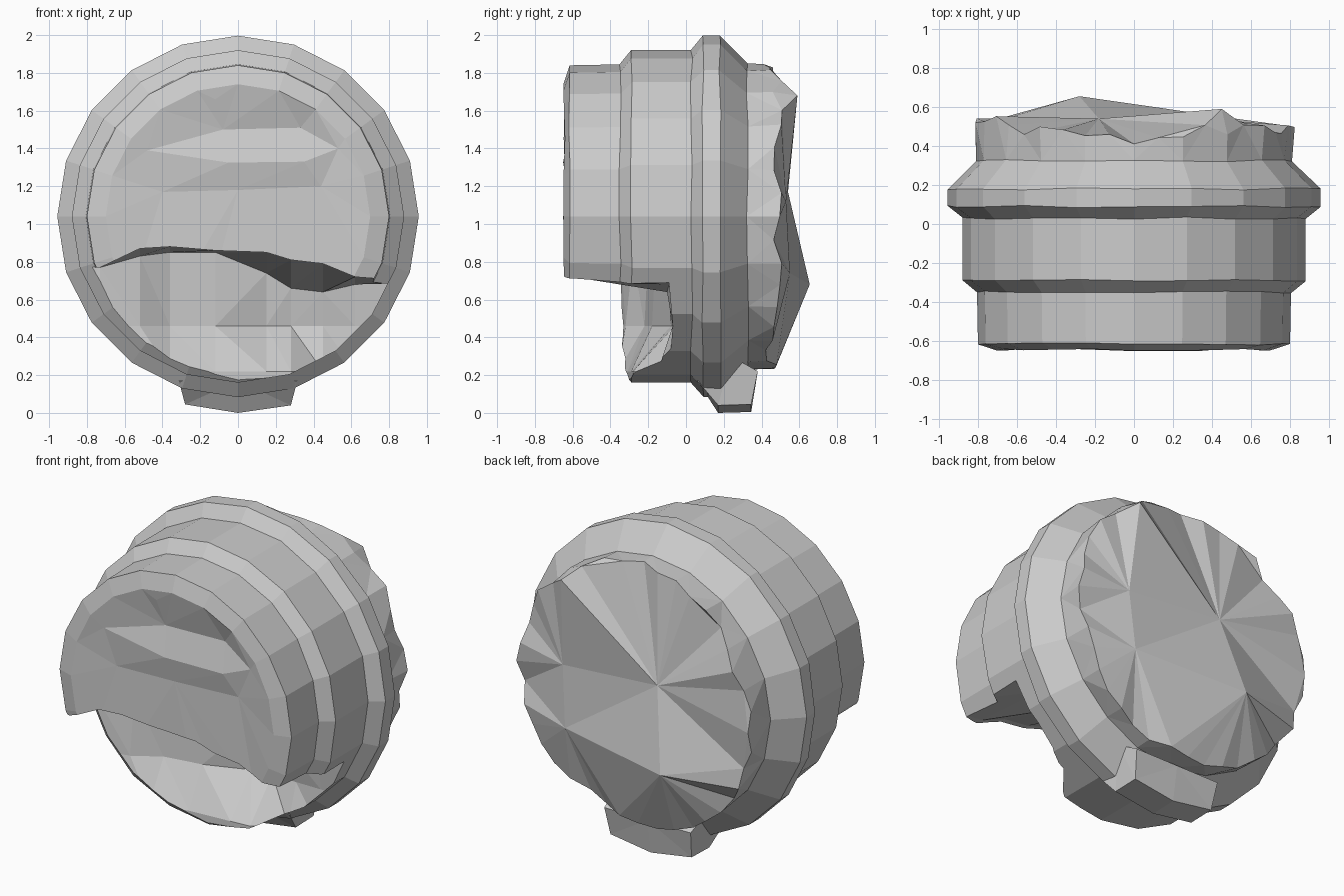
import bpy, bmesh, math, random
from mathutils import Vector
from mathutils.geometry import delaunay_2d_cdt

if "Cube" in bpy.data.objects:
    bpy.data.objects.remove(bpy.data.objects["Cube"])

random.seed(4)
SIDES, CZ = 20, 1.04


def make_object(name, bm):
    bmesh.ops.recalc_face_normals(bm, faces=bm.faces)
    mesh = bpy.data.meshes.new(name)
    bm.to_mesh(mesh)
    bm.free()
    obj = bpy.data.objects.new(name, mesh)
    bpy.context.collection.objects.link(obj)
    return obj


def ring(bm, y, r, count=SIDES, dy=0, dr=0):
    verts = []
    for i in range(count):
        a = 2 * math.pi * i / count
        rr = r + random.uniform(-dr, dr)
        verts.append(bm.verts.new((rr * math.sin(a), y + random.uniform(-dy, dy),
                                   CZ + rr * math.cos(a))))
    return verts


def cap(bm, rim, inner):
    """Triangulate a rim together with relief points (x, y, z) inside it."""
    verts = rim + [bm.verts.new(p) for p in inner]
    flat = [Vector((v.co.x, v.co.z)) for v in verts]
    out = delaunay_2d_cdt(flat, [], [list(range(len(rim)))], 1, 1e-5)
    for f in out[2]:
        bm.faces.new([verts[out[3][i][0]] for i in f])


# Stepped round body, turned around the y axis
bm = bmesh.new()
profile = [(-0.645, 0.70), (-0.615, 0.80), (-0.35, 0.805), (-0.29, 0.88),
           (0.03, 0.88), (0.09, 0.957), (0.18, 0.957), (0.325, 0.81)]
rings = [ring(bm, y, r, dy=0.006) for y, r in profile]
for a, b in zip(rings, rings[1:]):
    for i in range(SIDES):
        j = (i + 1) % SIDES
        bm.faces.new((a[i], a[j], b[j], b[i]))

# Ragged torn edge at the back
back = ring(bm, 0.48, 0.81, 2 * SIDES, 0.03, 0.018)
for v in back:
    if v.co.z > 1.78:
        v.co.y -= 0.04
    if v.co.x < -0.7:
        v.co.y += 0.05
    if v.co.z < 0.35:
        v.co.y -= 0.03
last = rings[-1]
for i in range(SIDES):
    j = (i + 1) % SIDES
    k = 2 * i
    bm.faces.new((last[i], back[k], back[k + 1]))
    bm.faces.new((last[i], back[k + 1], last[j]))
    bm.faces.new((last[j], back[k + 1], back[(k + 2) % (2 * SIDES)]))

# Front face with a shallow groove above a horizontal ridge
cap(bm, rings[0], [
    (-0.12, -0.635, 1.66), (-0.08, -0.60, 1.50), (0.33, -0.60, 1.51),
    (-0.48, -0.635, 1.39), (-0.05, -0.65, 1.325), (0.35, -0.65, 1.33),
    (0.53, -0.635, 1.40), (-0.40, -0.625, 1.17), (0.44, -0.625, 1.20),
    (0, -0.625, 1.18)])

# Coarse faceted back face
cap(bm, back, [
    (-0.18, 0.54, 1.17), (-0.28, 0.655, 0.68), (0.45, 0.55, 0.74),
    (0.48, 0.53, 1.12), (0.45, 0.59, 1.68)])
body = make_object("round_body", bm)

# Broken opening low on the front: columns of x, front lip z, back lip z, depths
columns = [
    (-1.00, 0.78, 0.78, (-0.35, -0.36, -0.38)),
    (-0.73, 0.77, 0.77, (-0.34, -0.36, -0.38)),
    (-0.52, 0.87, 0.83, (-0.28, -0.32, -0.38)),
    (-0.36, 0.88, 0.85, (-0.20, -0.22, -0.36)),
    (-0.12, 0.86, 0.85, (-0.16, -0.18, -0.31)),
    (0.15, 0.85, 0.74, (-0.10, -0.08, -0.29)),
    (0.28, 0.81, 0.66, (-0.09, -0.06, -0.28)),
    (0.45, 0.79, 0.64, (-0.10, -0.07, -0.15)),
    (0.62, 0.72, 0.68, (-0.09, -0.07, -0.09)),
    (1.00, 0.69, 0.70, (-0.09, -0.07, -0.09))]
bm = bmesh.new()
loops = []
for x, zf, zb, (d0, d1, d2) in columns:
    pts = [(-1, zf), (-0.60, zf), (d0, zb), (d1, 0.46), (d2, 0.22), (d2, -0.2), (-1, -0.2)]
    loops.append([bm.verts.new((x, y, z)) for y, z in pts])
for a, b in zip(loops, loops[1:]):
    for i in range(len(a)):
        j = (i + 1) % len(a)
        bm.faces.new((a[i], a[j], b[j], b[i]))
bm.faces.new(loops[0])
bm.faces.new(loops[-1])
bmesh.ops.triangulate(bm, faces=bm.faces)
cutter = make_object("opening_cutter", bm)
cutter.hide_render = True
cutter.hide_viewport = True
mod = body.modifiers.new("broken_opening", 'BOOLEAN')
mod.operation = 'DIFFERENCE'
mod.solver = 'EXACT'
mod.object = cutter

# Small foot under the rear ring
bm = bmesh.new()
foot = []
for x, z in ((-0.28, 0.045), (0, 0.0), (0.28, 0.04)):
    w = x * 1.12
    foot.append([bm.verts.new(p) for p in (
        (w, 0.06, 0.17), (x, 0.17, z), (x, 0.345, z + 0.005),
        (w * 0.95, 0.38, 0.22), (w, 0.24, 0.30))])
for a, b in zip(foot, foot[1:]):
    for i in range(5):
        j = (i + 1) % 5
        bm.faces.new((a[i], a[j], b[j], b[i]))
bm.faces.new(foot[0])
bm.faces.new(foot[-1])
bmesh.ops.triangulate(bm, faces=bm.faces)
make_object("foot", bm)
